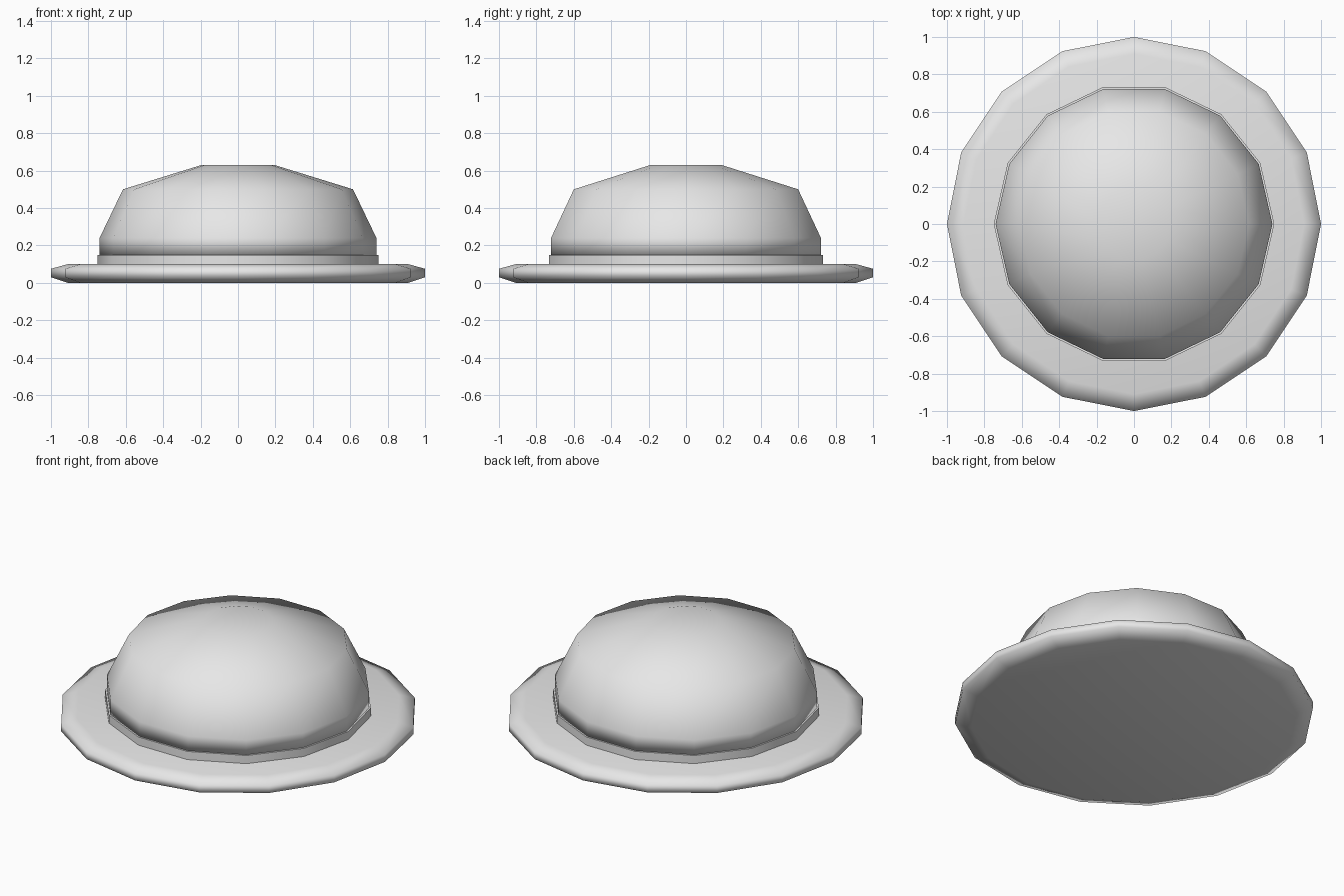
import bpy, bmesh, math

if "Cube" in bpy.data.objects:
    bpy.data.objects.remove(bpy.data.objects["Cube"])

grey = bpy.data.materials.new("light_grey")
grey.diffuse_color = (0.8, 0.8, 0.8, 1)
grey.use_nodes = True
grey.node_tree.nodes["Principled BSDF"].inputs["Base Color"].default_value = grey.diffuse_color


def lathe(name, profile, sides, smooth=True):
    """Closed solid of revolution from (radius, height) points, bottom to top."""
    bm = bmesh.new()
    rings = []
    for r, z in profile:
        rings.append([bm.verts.new((r * math.cos(2 * math.pi * i / sides),
                                    r * math.sin(2 * math.pi * i / sides), z))
                      for i in range(sides)])
    for low, high in zip(rings, rings[1:]):
        for i in range(sides):
            j = (i + 1) % sides
            bm.faces.new((low[i], low[j], high[j], high[i]))
    bm.faces.new(rings[0][::-1])
    bm.faces.new(rings[-1])
    for f in bm.faces:
        f.smooth = smooth
    mesh = bpy.data.meshes.new(name)
    bm.to_mesh(mesh)
    bm.free()
    mesh.materials.append(grey)
    obj = bpy.data.objects.new(name, mesh)
    bpy.context.collection.objects.link(obj)
    return obj


# Wide base plate with bevelled rim
lathe("base_rim", [(0.91, 0), (1, 0.03), (1, 0.075), (0.91, 0.1)], 16)

# Thin collar under the dome, kept crisp at top and bottom
collar = lathe("collar", [(0.75, 0.1), (0.75, 0.15)], 14)
bpy.context.view_layer.objects.active = collar
collar.select_set(True)
bpy.ops.object.shade_smooth_by_angle(angle=math.radians(40))

# Low dome with a small flat top
lathe("dome", [(0.74, 0.15), (0.74, 0.24), (0.615, 0.5), (0.195, 0.63)], 14)
